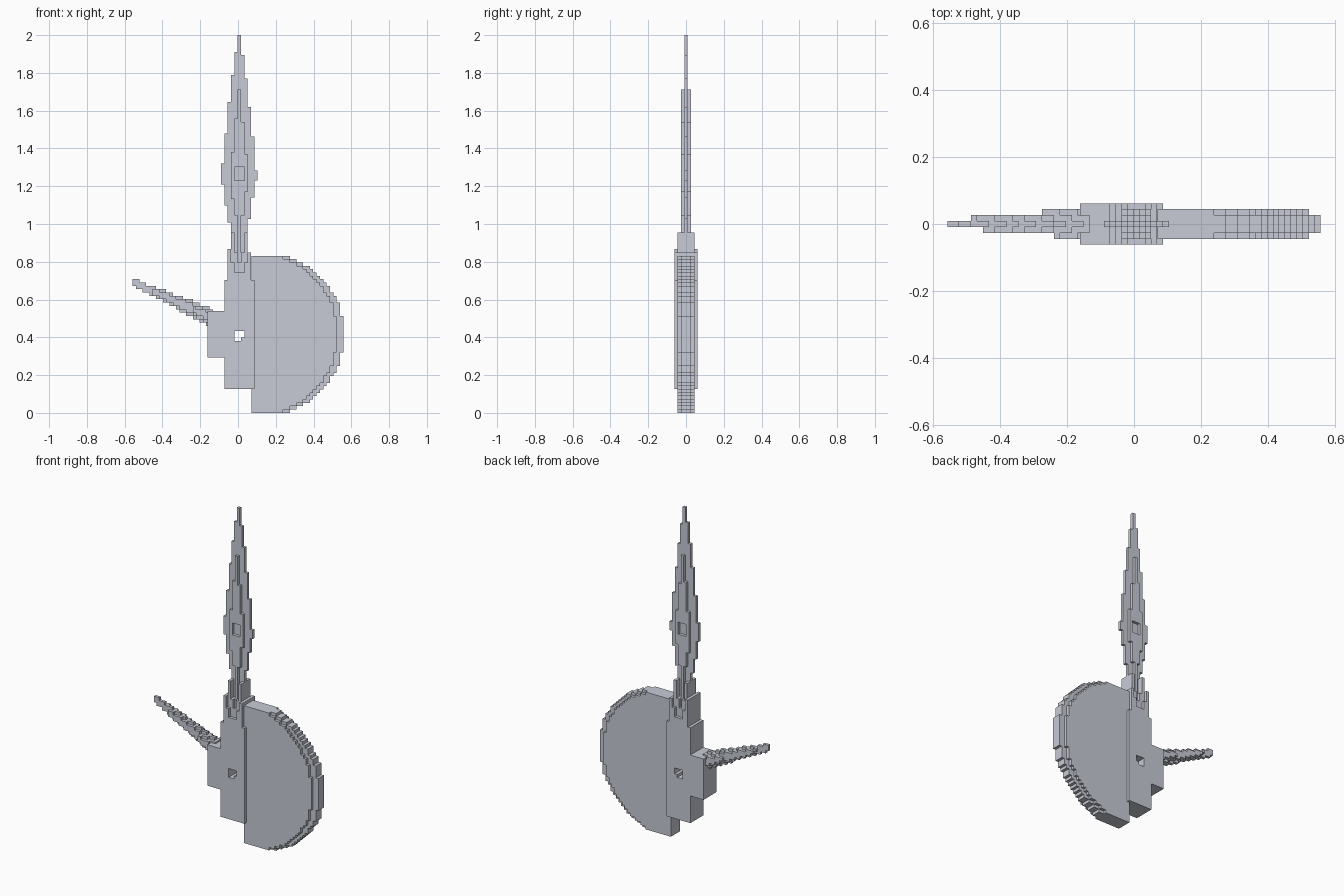
import bpy, bmesh, math

if "Cube" in bpy.data.objects:
    bpy.data.objects.remove(bpy.data.objects["Cube"], do_unlink=True)

V = 2 / 113          # size of one block step
CX = 0.4             # centre line of body, neck and blade, in steps

COLOUR = (0.58, 0.6, 0.67, 1)
metal = bpy.data.materials.new("pale_blue_grey_metal")
metal.use_nodes = True
metal.diffuse_color = COLOUR
metal.node_tree.nodes["Principled BSDF"].inputs["Base Color"].default_value = COLOUR


def plate(name, loops, half, cx=CX, y0=None):
    """Extrude an outline (x, z), with optional hole loops, from y0 (or -half) to half."""
    y0 = -half if y0 is None else y0
    bm = bmesh.new()
    edges = []
    for loop in loops:
        pts = [p for i, p in enumerate(loop) if p != loop[i - 1]]
        vs = [bm.verts.new(((x + cx) * V, y0 * V, z * V)) for x, z in pts]
        edges += [bm.edges.new((vs[i - 1], vs[i])) for i in range(len(vs))]
    bmesh.ops.triangle_fill(bm, edges=edges, use_beauty=True, normal=(0, -1, 0))
    ext = bmesh.ops.extrude_face_region(bm, geom=bm.faces[:], use_keep_orig=True)
    moved = [g for g in ext["geom"] if isinstance(g, bmesh.types.BMVert)]
    bmesh.ops.translate(bm, verts=moved, vec=(0, (half - y0) * V, 0))
    bmesh.ops.recalc_face_normals(bm, faces=bm.faces[:])
    mesh = bpy.data.meshes.new(name)
    bm.to_mesh(mesh)
    bm.free()
    mesh.materials.append(metal)
    obj = bpy.data.objects.new(name, mesh)
    bpy.context.collection.objects.link(obj)


def rect(x0, x1, z0, z1):
    return [(x0, z0), (x1, z0), (x1, z1), (x0, z1)]


def stair(start, width, ups, downs, end):
    """One side of a blade: widen at each up, narrow at each down."""
    pts = [(width, start)]
    for z, step in [(u, 1) for u in ups] + [(d, -1) for d in downs]:
        pts += [(width, z), (width + step, z)]
        width += step
    return pts + [(width, end)]


def both_sides(left, right):
    """Join a +x side with a mirrored -x side into one outline."""
    return left + [(-x, z) for x, z in reversed(right)]


# Block body with a side lug and a small notched hole
body = [(-4.5, 7.2), (4.5, 7.2), (4.5, 39.8), (-4.5, 39.8), (-4.5, 30.5),
        (-9.5, 30.5), (-9.5, 16.5), (-4.5, 16.5)]
hole = [(-1.5, 21.5), (0.5, 21.5), (0.5, 22.5), (1.5, 22.5), (1.5, 24.5), (-1.5, 24.5)]
plate("body", [body, hole], 3.5)


# Stepped half-round axe head with a thinner cutting rim
def half_round(shift):
    pts = [(4, 0)]
    for k in range(47):
        reach = 7.55 + math.sqrt(24.2 ** 2 - (k - 23) ** 2)
        x = round(reach - 0.5) + 0.5 - shift
        pts += [(x, k), (x, k + 1)]
    return pts + [(4, 47)]


plate("axe_head", [half_round(2)], 2.5, cx=0)
plate("axe_rim", [half_round(0)], 1.5, cx=0)

# Neck: forked core and a shorter, thicker forked collar
fork = [(2.5, 39), (2.5, 54), (1.5, 54), (1.5, 48), (0.5, 48), (0.5, 45)]
plate("neck_fork", [both_sides(fork, fork)], 2.5)
plate("neck_cheeks", [rect(-3.5, 3.5, 39, 44)], 2.5)


def collar_side(top):
    return [(3.5, 39), (3.5, top), (2.5, top), (2.5, 45), (1.5, 45), (1.5, 42)]


plate("neck_collar", [both_sides(collar_side(48), collar_side(49))], 3.5)

# Long spear blade: thin edge and a thicker core with a pocket on each face
edge = both_sides(
    stair(44, 1.5, [54, 58, 64.5, 69.5], [72.5, 82.7, 91.5, 100, 107], 113),
    stair(44, 1.5, [54, 57, 62, 68.3], [74.6, 83.6, 93, 101, 108], 113))
plate("blade_edge", [edge], 0.5)
core = both_sides(stair(44, 0.5, [59, 66], [77.5, 87], 96.8),
                  stair(44, 0.5, [59, 64], [78, 88], 96.8))
plate("blade_core", [core, rect(-1.5, 1.5, 69.5, 73.6)], 1.5)


# Slanted side spike, thickening in steps toward the lug
def spike_outline(first, inset):
    top, low = [], []
    for d in range(first, 24):
        x = d - 31.5
        zb = round(38 - 0.54 * d + inset)
        zt = max(round(40 - 0.38 * d - inset), zb + 1)
        top += [(x, zt), (x + 1, zt)]
        low += [(x, zb), (x + 1, zb)]
    return low + top[::-1]


plate("spike_edge", [spike_outline(0, 0)], 0.5, cx=0)
plate("spike_back", [spike_outline(4, 0.7)], 1.5, cx=0, y0=0)
plate("spike_front", [spike_outline(6, 0.7)], 0, cx=0, y0=-1.5)
plate("spike_root_back", [spike_outline(16, 1.5)], 2.5, cx=0, y0=0)
plate("spike_root_front", [spike_outline(18, 1.5)], 0, cx=0, y0=-2.5)
